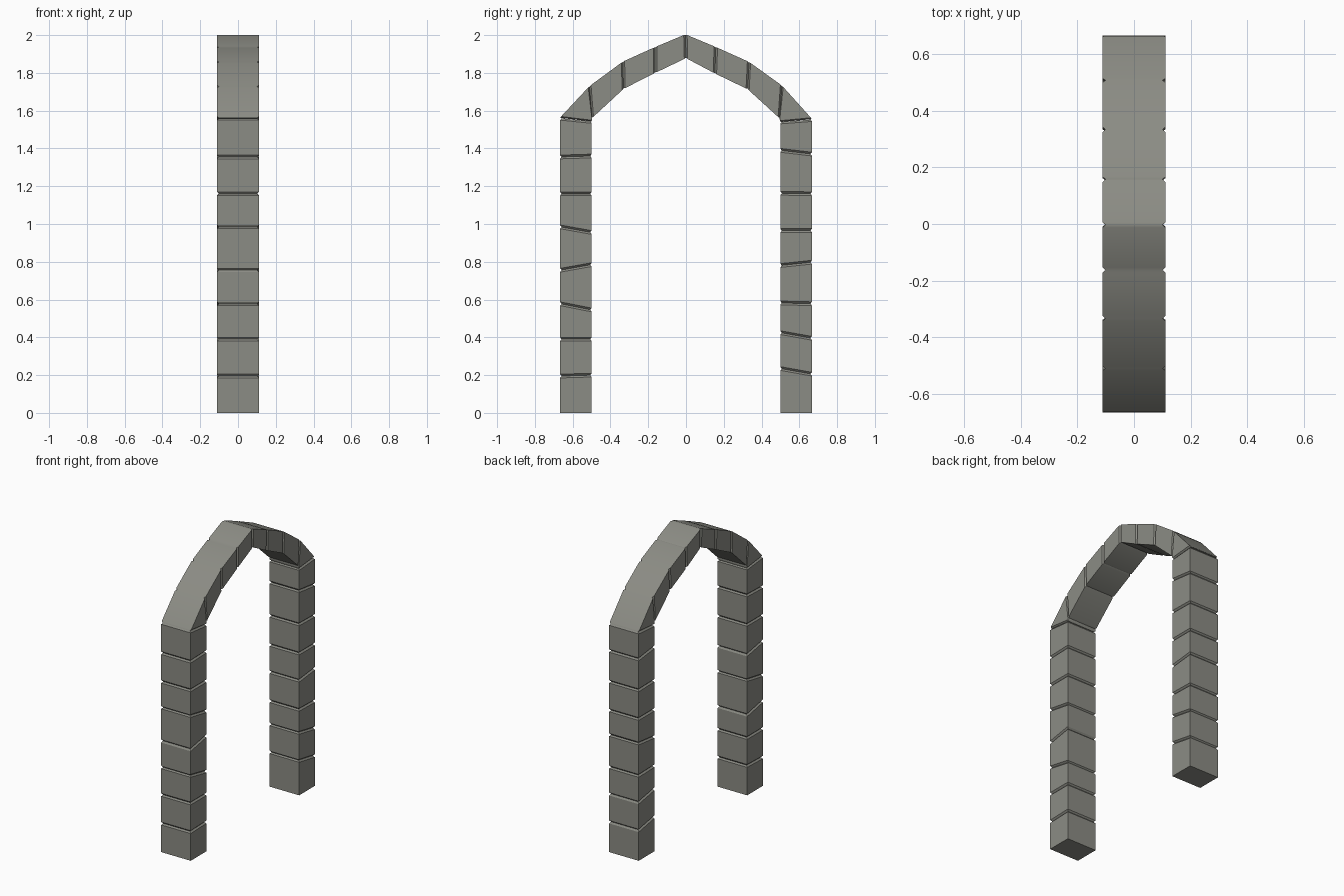
import bpy, bmesh, math
from mathutils import Vector

if "Cube" in bpy.data.objects:
    bpy.data.objects.remove(bpy.data.objects["Cube"])

stone = bpy.data.materials.new("grey stone")
stone.diffuse_color = (0.26, 0.262, 0.232, 1)
stone.use_nodes = True
stone.node_tree.nodes["Principled BSDF"].inputs["Base Color"].default_value = stone.diffuse_color
HX = 0.111      # half thickness of the wall
GROOVE = 0.010  # half width of a joint groove


def block_chain(name, joints, depth):
    """Stone blocks between joints ((outer y, z), (inner y, z)), with V grooves."""
    bm = bmesh.new()

    def ring(o, i, dx):
        return [bm.verts.new((x, p.x, p.y)) for x, p in
                ((-HX + dx, o), (HX - dx, o), (HX - dx, i), (-HX + dx, i))]

    def step(a, b):
        d = b - a
        return a + d * min(GROOVE / max(d.length, 1e-5), 0.35)

    js = [(Vector(o), Vector(i)) for o, i in joints]
    last = len(js) - 1
    rings = []
    for k, (o, i) in enumerate(js):
        if k > 0:
            po, pi = js[k - 1]
            rings.append(ring(step(o, po), step(i, pi), 0))
        d = (i - o).normalized() * depth
        grounded = o.y == 0
        rings.append(ring(o if grounded else o + d, i if grounded else i - d,
                          0 if grounded else 0.010))
        if grounded:
            for v in rings[-1]:
                v.co.x = math.copysign(HX, v.co.x)
        if k < last:
            no, ni = js[k + 1]
            rings.append(ring(step(o, no), step(i, ni), 0))
    for a, b in zip(rings, rings[1:]):
        for n in range(4):
            m = (n + 1) % 4
            bm.faces.new((a[n], a[m], b[m], b[n]))
    bm.faces.new(rings[0][::-1])
    bm.faces.new(rings[-1])
    bmesh.ops.recalc_face_normals(bm, faces=bm.faces)
    me = bpy.data.meshes.new(name)
    bm.to_mesh(me)
    bm.free()
    me.materials.append(stone)
    ob = bpy.data.objects.new(name, me)
    bpy.context.collection.objects.link(ob)
    bpy.ops.object.select_all(action='DESELECT')
    ob.select_set(True)
    bpy.context.view_layer.objects.active = ob
    bpy.ops.object.shade_smooth_by_angle(angle=math.radians(30))


def leg(name, side, heights):
    block_chain(name, [((side * 0.667, zo), (side * 0.499, zi)) for zo, zi in heights], 0.008)


# Pillars: joint heights at the outer and inner face
leg("left_pillar", -1, [(0, 0), (0.195, 0.2), (0.39, 0.39), (0.578, 0.545), (0.755, 0.785),
                        (0.985, 0.955), (1.16, 1.16), (1.355, 1.36), (1.56, 1.543)])
leg("right_pillar", 1, [(0, 0), (0.205, 0.235), (0.395, 0.425), (0.578, 0.582), (0.798, 0.78),
                        (0.965, 0.965), (1.16, 1.163), (1.37, 1.39), (1.553, 1.54)])

# Pointed arch: blocks with nearly vertical joints
block_chain("arch", [
    ((-0.668, 1.562), (-0.499, 1.543)),
    ((-0.511, 1.730), (-0.497, 1.561)),
    ((-0.334, 1.860), (-0.331, 1.715)),
    ((-0.163, 1.937), (-0.163, 1.800)),
    ((-0.003, 2.004), (0.000, 1.878)),
    ((0.158, 1.937), (0.153, 1.797)),
    ((0.334, 1.858), (0.327, 1.713)),
    ((0.508, 1.733), (0.495, 1.560)),
    ((0.668, 1.555), (0.499, 1.540))], 0.003)
